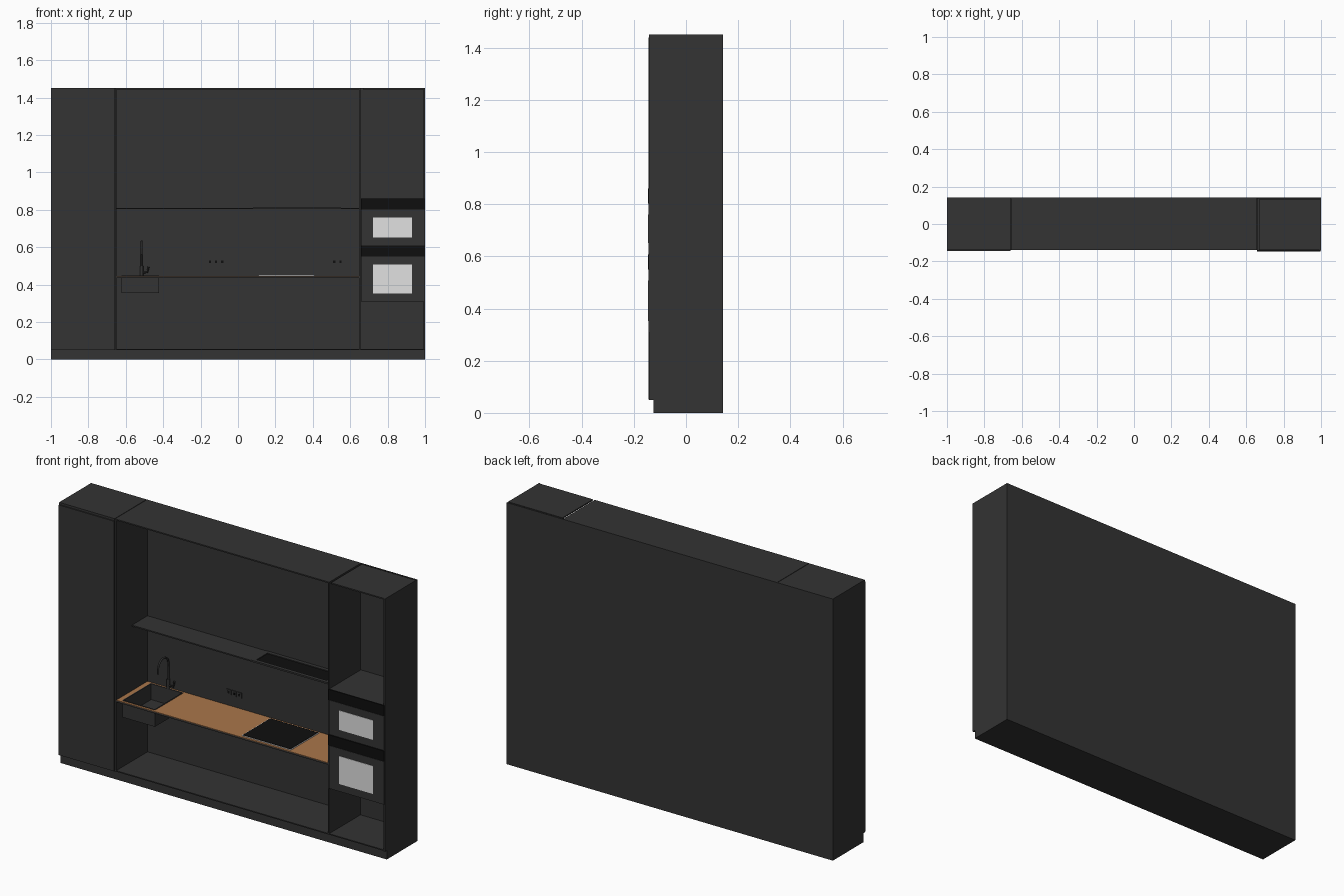
import bpy, bmesh, math
from mathutils import Vector

if "Cube" in bpy.data.objects:
    bpy.data.objects.remove(bpy.data.objects["Cube"])


def mat(name, r, g, b):
    m = bpy.data.materials.new(name)
    m.diffuse_color = (r, g, b, 1)
    m.use_nodes = True
    m.node_tree.nodes["Principled BSDF"].inputs["Base Color"].default_value = m.diffuse_color
    return m


CHARCOAL = mat("charcoal", 0.033, 0.033, 0.033)
BLACK = mat("black_glass", 0.0045, 0.0045, 0.0045)
WOOD = mat("wood", 0.40, 0.18, 0.07)
PALE = mat("pale_grey", 0.75, 0.75, 0.75)


def boxes(name, material, *spans):
    """One object from boxes given as (x0, x1, y0, y1, z0, z1)."""
    bm = bmesh.new()
    for x0, x1, y0, y1, z0, z1 in spans:
        geo = bmesh.ops.create_cube(bm, size=1)
        for v in geo["verts"]:
            v.co = Vector(((x0 + x1) / 2 + v.co.x * (x1 - x0),
                           (y0 + y1) / 2 + v.co.y * (y1 - y0),
                           (z0 + z1) / 2 + v.co.z * (z1 - z0)))
    me = bpy.data.meshes.new(name)
    bm.to_mesh(me)
    bm.free()
    me.materials.append(material)
    ob = bpy.data.objects.new(name, me)
    bpy.context.collection.objects.link(ob)
    return ob


def frame(x0, x1, y0, y1, z0, z1, w):
    """Four boxes round a rectangular opening, wall width w."""
    return [(x0, x1, y0, y0 + w, z0, z1), (x0, x1, y1 - w, y1, z0, z1),
            (x0, x0 + w, y0 + w, y1 - w, z0, z1), (x1 - w, x1, y0 + w, y1 - w, z0, z1)]


def tube(name, points, radius, material):
    cu = bpy.data.curves.new(name, "CURVE")
    cu.dimensions = "3D"
    cu.bevel_depth = radius
    cu.bevel_resolution = 2
    cu.use_fill_caps = True
    sp = cu.splines.new("POLY")
    sp.points.add(len(points) - 1)
    for p, co in zip(sp.points, points):
        p.co = (*co, 1)
    cu.materials.append(material)
    ob = bpy.data.objects.new(name, cu)
    bpy.context.collection.objects.link(ob)
    return ob


F, B, TOP = -0.138, 0.142, 1.45      # carcass front, back, height

# Carcass
boxes("plinth", CHARCOAL, (-1, 1, -0.125, B, 0, 0.05))
boxes("back_panel", CHARCOAL, (-1, 1, 0.136, B, 0.05, TOP))
boxes("floor_panel", CHARCOAL, (-0.66, 1, F, 0.136, 0.05, 0.056))
boxes("left_tall_cabinet", CHARCOAL, (-1, -0.66, F, 0.136, 0.05, TOP))
boxes("left_tall_door", CHARCOAL, (-0.999, -0.66, -0.144, F, 0.052, 1.438))
boxes("niche_side_panels", CHARCOAL, (-0.657, -0.65, F, 0.136, 0.056, TOP),
      (0.648, 0.656, F, 0.136, 0.056, TOP))
boxes("niche_top", CHARCOAL, (-0.65, 0.648, F, 0.136, 1.443, TOP))
boxes("right_side_panel", CHARCOAL, (0.992, 1, -0.142, 0.136, 0.05, TOP))
boxes("right_top_panel", CHARCOAL, (0.667, 0.992, F, 0.130, 1.443, TOP))

# Upper shelf with extractor hood set into it
boxes("upper_shelf", CHARCOAL, (-0.65, 0.08, 0.0, 0.136, 0.803, 0.810),
      (0.55, 0.648, 0.0, 0.136, 0.803, 0.810))
boxes("hood_frame", CHARCOAL, *frame(0.08, 0.55, 0.0, 0.136, 0.803, 0.812, 0.02))
boxes("hood_filter", BLACK, (0.10, 0.53, 0.02, 0.116, 0.804, 0.808))

# Worktop, split round the sink opening
SX0, SX1, SY = -0.622, -0.422, 0.125


def worktop(z0, z1):
    return [(-0.65, SX0, F, 0.136, z0, z1), (SX1, 0.648, F, 0.136, z0, z1),
            (SX0, SX1, F, -SY, z0, z1), (SX0, SX1, SY, 0.136, z0, z1)]


boxes("worktop_core", CHARCOAL, *worktop(0.436, 0.444))
boxes("worktop_surface", WOOD, *worktop(0.444, 0.447))

# Sink
boxes("sink_bowl", CHARCOAL, *frame(SX0, SX1, -SY, SY, 0.355, 0.449, 0.006),
      (SX0 + 0.006, SX1 - 0.006, -SY + 0.006, SY - 0.006, 0.355, 0.361))

# Tap: body, swan neck and lever
tx, ty = -0.515, 0.126
arc = [(tx, ty - 0.045 + 0.045 * math.cos(math.pi * i / 12),
        0.587 + 0.045 * math.sin(math.pi * i / 12)) for i in range(13)]
tube("tap_neck", [(tx, ty, 0.447)] + arc + [(tx, ty - 0.09, 0.56)], 0.005, CHARCOAL)
tube("tap_body", [(tx, ty, 0.447), (tx, ty, 0.50)], 0.009, CHARCOAL)
tube("tap_lever", [(tx, ty, 0.465), (tx + 0.03, ty, 0.465), (tx + 0.037, ty, 0.495)],
     0.005, CHARCOAL)

# Hob
boxes("hob_rim", PALE, (0.11, 0.41, -0.124, 0.124, 0.447, 0.450))
boxes("hob_glass", BLACK, (0.114, 0.406, -0.120, 0.120, 0.4495, 0.452))

# Wall sockets
for label, xs in (("left", (-0.15, -0.117, -0.084)), ("right", (0.515, 0.548))):
    boxes(label + "_sockets", CHARCOAL,
          *[(x - 0.014, x + 0.014, 0.131, 0.136, 0.508, 0.537) for x in xs])
    boxes(label + "_socket_centres", BLACK,
          *[(x - 0.006, x + 0.006, 0.130, 0.132, 0.516, 0.529) for x in xs])

# Two built-in ovens: body, control panel and window
for label, z0, z1, w0, w1 in (("lower", 0.31, 0.608, 0.352, 0.507),
                              ("upper", 0.61, 0.86, 0.652, 0.76)):
    boxes(label + "_oven_body", CHARCOAL, (0.658, 0.992, F, 0.136, z0, z1))
    boxes(label + "_oven_door", CHARCOAL, (0.658, 0.997, -0.144, F, z0, z1 - 0.06))
    boxes(label + "_oven_controls", BLACK, (0.658, 0.997, -0.146, F, z1 - 0.058, z1))
    boxes(label + "_oven_window", PALE, (0.722, 0.93, -0.146, -0.143, w0, w1))
